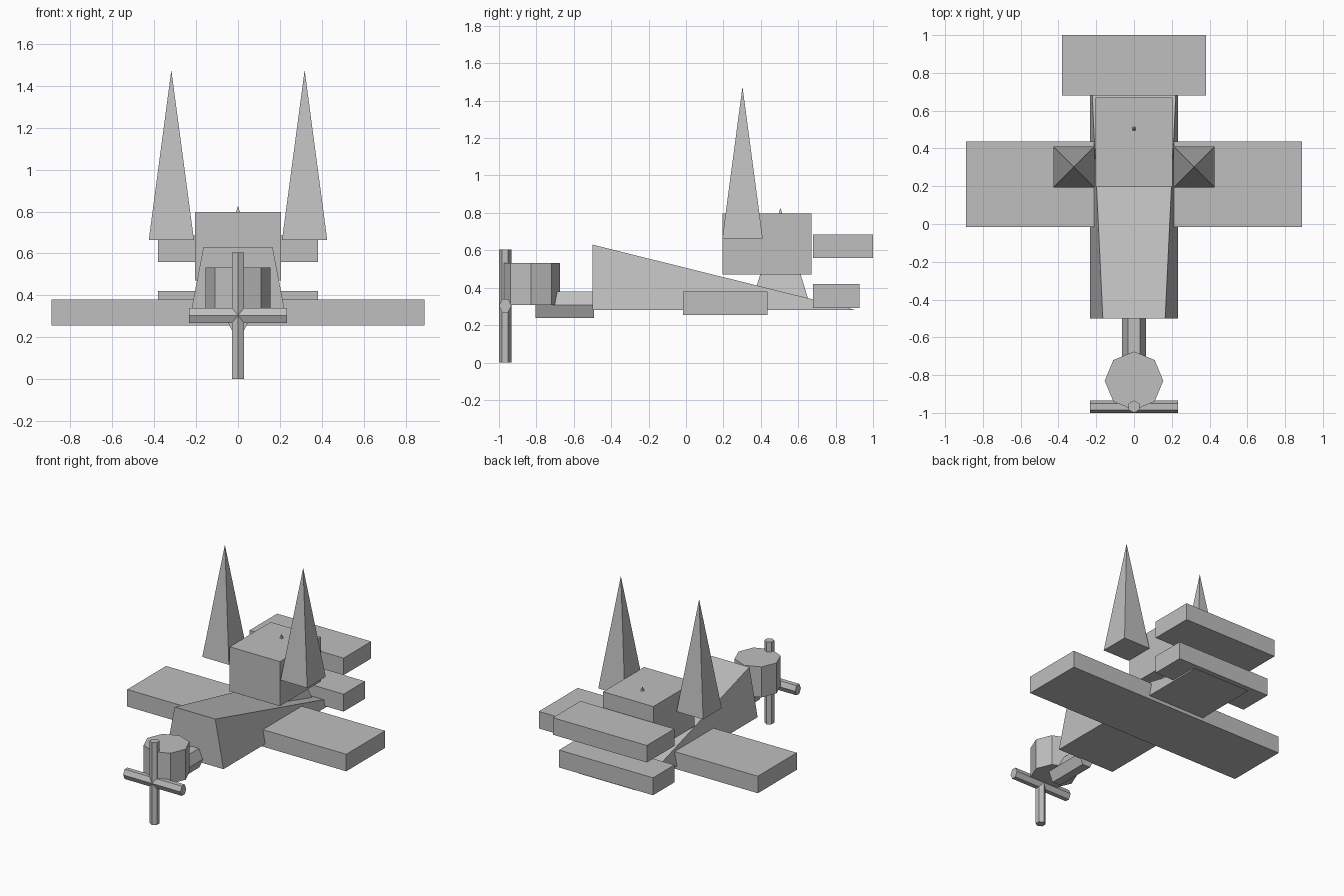
import bpy, math

if "Cube" in bpy.data.objects:
    bpy.data.objects.remove(bpy.data.objects["Cube"])

grey = bpy.data.materials.new("plain grey")
grey.diffuse_color = (0.52, 0.52, 0.52, 1)
grey.use_nodes = True
grey.node_tree.nodes["Principled BSDF"].inputs["Base Color"].default_value = grey.diffuse_color


def make(name, verts, faces):
    mesh = bpy.data.meshes.new(name)
    mesh.from_pydata(verts, [], faces)
    mesh.materials.append(grey)
    obj = bpy.data.objects.new(name, mesh)
    bpy.context.collection.objects.link(obj)
    return obj


def box(name, hx, y0, y1, z0, z1):
    """Box centred on x = 0."""
    verts = [(x, y, z) for z in (z0, z1)
             for x, y in ((-hx, y0), (hx, y0), (hx, y1), (-hx, y1))]
    return make(name, verts, [(3, 2, 1, 0), (4, 5, 6, 7), (0, 1, 5, 4),
                              (1, 2, 6, 5), (2, 3, 7, 6), (3, 0, 4, 7)])


def pyramid(name, x, y, half, z0, z1):
    """Square-based pyramid."""
    verts = [(x - half, y - half, z0), (x + half, y - half, z0),
             (x + half, y + half, z0), (x - half, y + half, z0), (x, y, z1)]
    return make(name, verts, [(3, 2, 1, 0), (0, 1, 4), (1, 2, 4),
                              (2, 3, 4), (3, 0, 4)])


def prism(name, n, ru, rv, lo, hi, place):
    """n-sided prism; place(u, v, w) maps section (u, v) and length w to xyz."""
    ring = [(ru * math.cos(2 * math.pi * i / n), rv * math.sin(2 * math.pi * i / n))
            for i in range(n)]
    verts = [place(u, v, w) for w in (lo, hi) for u, v in ring]
    faces = [tuple(reversed(range(n))), tuple(range(n, 2 * n))]
    faces += [(i, (i + 1) % n, (i + 1) % n + n, i + n) for i in range(n)]
    return make(name, verts, faces)


# Wedge fuselage tapering to a flat rear edge
make("fuselage",
     [(-0.232, -0.5, 0.28), (0.232, -0.5, 0.28), (0.165, -0.5, 0.63),
      (-0.165, -0.5, 0.63), (-0.232, 0.91, 0.28), (0.232, 0.91, 0.28)],
     [(0, 1, 2, 3), (3, 2, 5, 4), (0, 4, 5, 1), (0, 3, 4), (1, 5, 2)])

# Wing, tail planes and cabin
box("main_wing", 0.89, -0.015, 0.437, 0.255, 0.38)
box("lower_tail_plane", 0.382, 0.68, 0.928, 0.292, 0.42)
box("upper_tail_plane", 0.382, 0.68, 1.0, 0.56, 0.685)
box("cabin", 0.204, 0.195, 0.67, 0.47, 0.797)

# Support running up through the cabin, and the two tall spikes
pyramid("cabin_support", 0, 0.505, 0.16, 0.3, 0.827)
for side, label in ((-1, "left"), (1, "right")):
    pyramid(label + "_spike", side * 0.318, 0.302, 0.108, 0.663, 1.475)

# Nose: hexagonal strut and octagonal engine drum
prism("nose_strut", 6, 0.064, 0.0815, -0.805, -0.493,
      lambda u, v, w: (-u, w, 0.308 + v))
prism("engine_drum", 8, 0.155, 0.155, 0.308, 0.532,
      lambda u, v, w: (u, -0.83 + v, w))

# Crossed hexagonal propeller blades
prism("vertical_blade", 6, 0.033, 0.033, 0.0, 0.605,
      lambda u, v, w: (-v, -0.967 + u, w))
prism("horizontal_blade", 6, 0.033, 0.041, -0.233, 0.233,
      lambda u, v, w: (w, -0.967 + u, 0.304 + v))
